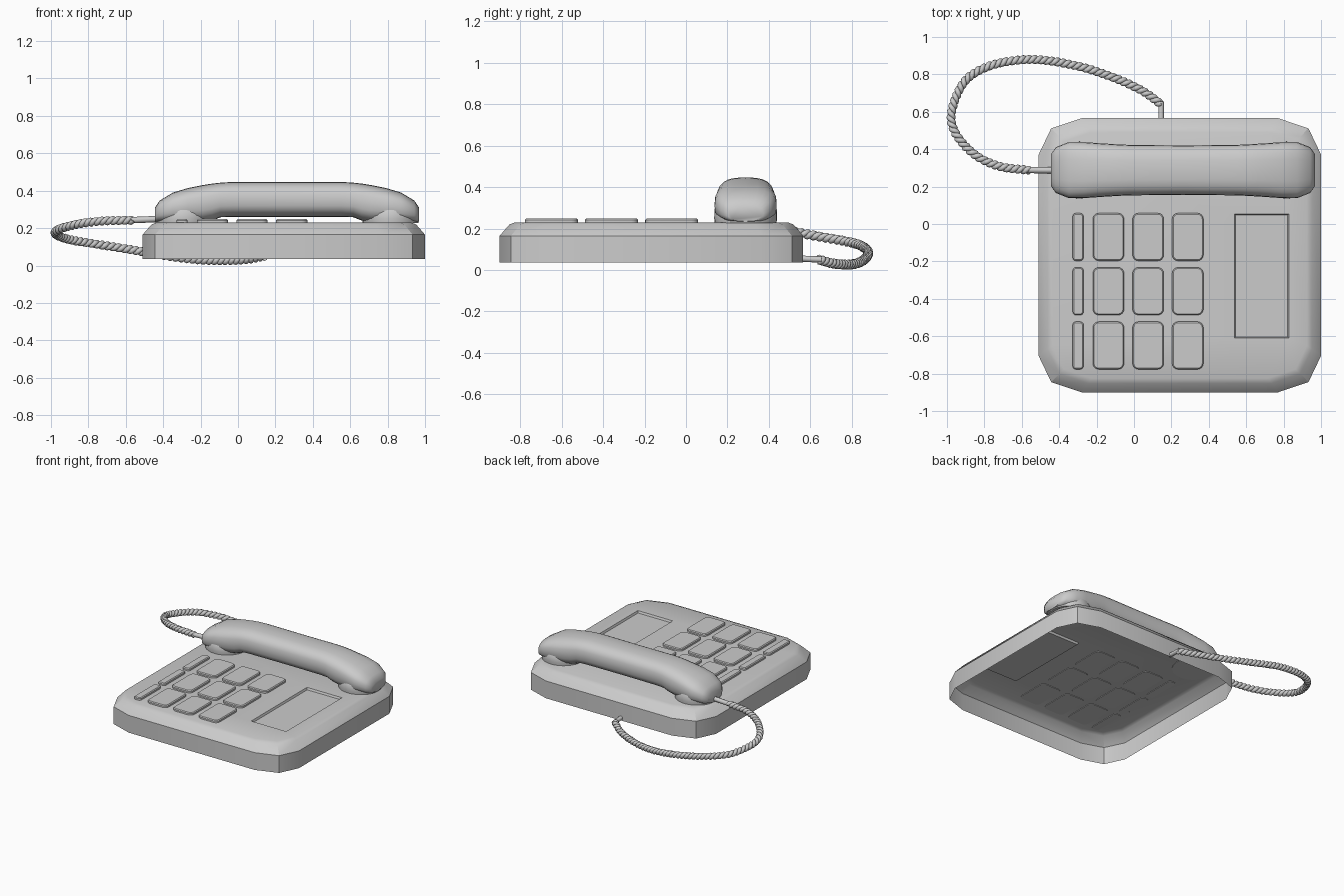
import bpy, bmesh, math
from mathutils import Vector

if "Cube" in bpy.data.objects:
    bpy.data.objects.remove(bpy.data.objects["Cube"])


def finish(name, bm, angle=35):
    bmesh.ops.recalc_face_normals(bm, faces=bm.faces)
    me = bpy.data.meshes.new(name)
    bm.to_mesh(me)
    bm.free()
    ob = bpy.data.objects.new(name, me)
    bpy.context.collection.objects.link(ob)
    smooth(ob, angle)
    return ob


def smooth(ob, angle):
    bpy.ops.object.select_all(action='DESELECT')
    ob.select_set(True)
    bpy.context.view_layer.objects.active = ob
    bpy.ops.object.shade_smooth_by_angle(angle=math.radians(angle))


def bridge(bm, rings):
    """Join successive closed vertex rings with quads."""
    for a, b in zip(rings, rings[1:]):
        n = len(a)
        for i in range(n):
            bm.faces.new((a[i], a[(i + 1) % n], b[(i + 1) % n], b[i]))


def ring(bm, pts):
    return [bm.verts.new(p) for p in pts]


def loop_edges(bm, r):
    return [bm.edges.get((r[i], r[(i + 1) % len(r)])) or
            bm.edges.new((r[i], r[(i + 1) % len(r)])) for i in range(len(r))]


# Base shell: open underneath, clipped corners, chamfered rim, sunken panel
CX, CY, HX, HY, TOP = 0.245, -0.167, 0.755, 0.733, 0.23
quarter = [(HX, HY - .195), (HX - .067, HY - .055), (HX - .23, HY)]
outline = []
for sx, sy in ((1, 1), (-1, 1), (-1, -1), (1, -1)):
    pts = [(x * sx, y * sy) for x, y in quarter]
    outline += pts if sx * sy > 0 else pts[::-1]
bm = bmesh.new()
rings = []
for inset, z in ((0, .035), (0, .165), (.048, .22), (.075, TOP)):
    kx, ky = (HX - inset) / HX, (HY - inset) / HY
    rings.append(ring(bm, [(CX + x * kx, CY + y * ky, z) for x, y in outline]))
bridge(bm, rings)


def rect(x0, x1, y0, y1, z, d=0):
    return [(x0 + d, y0 + d, z), (x1 - d, y0 + d, z), (x1 - d, y1 - d, z), (x0 + d, y1 - d, z)]


panel = (.537, .828, -.61, .053)
rim, floor = ring(bm, rect(*panel, TOP)), ring(bm, rect(*panel, TOP - .015, .006))
bmesh.ops.triangle_fill(bm, edges=loop_edges(bm, rings[-1]) + loop_edges(bm, rim),
                        use_beauty=True, normal=(0, 0, 1))
bridge(bm, [rim, floor])
bm.faces.new(floor)
finish("base", bm, 30)


# Keys: rounded rectangles with a softened top edge
def key(name, x0, x1, y0, y1, rad):
    bm = bmesh.new()
    rings = []
    for d, z in ((0, TOP - .004), (0, .242), (.006, .248)):
        pts = []
        r = rad - d
        for k, (cx, cy) in enumerate(((x1 - rad, y1 - rad), (x0 + rad, y1 - rad),
                                      (x0 + rad, y0 + rad), (x1 - rad, y0 + rad))):
            for s in range(5):
                a = math.pi / 2 * (k + s / 4)
                pts.append((cx + r * math.cos(a), cy + r * math.sin(a), z))
        rings.append(ring(bm, pts))
    bridge(bm, rings)
    bm.faces.new(rings[-1])
    bm.faces.new(rings[0][::-1])
    finish(name, bm, 30)


for r in range(3):
    y1 = .058 - r * .29
    key(f"side_key_{r + 1}", -.328, -.27, y1 - .255, y1, .018)
    for c in range(3):
        x0 = -.22 + c * .212
        key(f"key_{r + 1}_{c + 1}", x0, x0 + .167, y1 - .255, y1, .032)

# Handset grip: lofted rounded sections, mirrored about its middle
HXC, HYC = .262, .288
half = [(.0, .132, .26, .447), (.29, .135, .26, .447), (.355, .138, .258, .443),
        (.40, .141, .24, .438), (.45, .144, .23, .43), (.53, .15, .228, .414),
        (.61, .15, .228, .39), (.68, .122, .23, .348), (.706, .085, .235, .31)]
stations = [(-d, w, b, t) for d, w, b, t in half[:0:-1]] + half


def power(v, e):
    return math.copysign(abs(v) ** e, v)


bm = bmesh.new()
rings = []
for d, w, b, t in stations:
    pts = []
    for i in range(24):
        a = 2 * math.pi * i / 24
        pts.append((HXC + d, HYC + w * power(math.cos(a), .7),
                    (b + t) / 2 + (t - b) / 2 * power(math.sin(a), .75)))
    rings.append(ring(bm, pts))
bridge(bm, rings)
bm.faces.new(rings[0])
bm.faces.new(rings[-1])
finish("handset_grip", bm, 60)

# Ear and mouth cups resting on the base
for name, s in (("cup_left", -1), ("cup_right", 1)):
    bm = bmesh.new()
    rings = []
    for r, z in ((.149, .227), (.152, .25), (.15, .295), (.125, .325)):
        rings.append(ring(bm, [(HXC + s * .554 + r * math.cos(2 * math.pi * i / 32),
                                HYC + r * math.sin(2 * math.pi * i / 32), z)
                               for i in range(32)]))
    bridge(bm, rings)
    bm.faces.new(rings[0])
    bm.faces.new(rings[-1])
    finish(name, bm, 50)

# Cord path
path = [Vector(p) for p in (
    (-.56, .287, .242), (-.72, .308, .238), (-.85, .37, .222), (-.945, .47, .198),
    (-.978, .57, .175), (-.945, .695, .152), (-.877, .79, .134), (-.74, .855, .112),
    (-.545, .88, .08), (-.34, .853, .045), (-.155, .80, .027), (.03, .72, .03),
    (.145, .64, .05))]


def spline_points(pts, step):
    """Catmull-Rom path, resampled at about the given spacing."""
    p = [2 * pts[0] - pts[1]] + pts + [2 * pts[-1] - pts[-2]]
    out = []
    for a, b, c, d in zip(p, p[1:], p[2:], p[3:]):
        n = max(2, round((c - b).length / step))
        for i in range(n):
            t = i / n
            out.append(.5 * (2 * b + (c - a) * t + (2 * a - 5 * b + 4 * c - d) * t * t
                             + (3 * b - a - 3 * c + d) * t ** 3))
    return out + [pts[-1]]


def tube(name, pts, radius):
    cu = bpy.data.curves.new(name, 'CURVE')
    cu.dimensions = '3D'
    cu.bevel_depth = radius
    cu.bevel_resolution = 2
    cu.use_fill_caps = True
    sp = cu.splines.new('POLY')
    sp.points.add(len(pts) - 1)
    for q, v in zip(sp.points, pts):
        q.co = (*v, 1)
    ob = bpy.data.objects.new(name, cu)
    bpy.context.collection.objects.link(ob)
    bpy.ops.object.select_all(action='DESELECT')
    ob.select_set(True)
    bpy.context.view_layer.objects.active = ob
    bpy.ops.object.convert(target='MESH')
    smooth(bpy.context.object, 50)


# Twisted cord: two strands wound round the path
centre = spline_points(path, .007)
for k in range(2):
    pts, dist = [], 0
    for i, c in enumerate(centre):
        a, b = centre[max(i - 1, 0)], centre[min(i + 1, len(centre) - 1)]
        t = (b - a).normalized()
        side = t.cross(Vector((0, 0, 1))).normalized()
        up = side.cross(t)
        if i:
            dist += (c - centre[i - 1]).length
        ang = 2 * math.pi * dist / .062 + math.pi * k
        pts.append(c + .0115 * (side * math.cos(ang) + up * math.sin(ang)))
    tube(f"cord_strand_{k + 1}", pts, .0135)

# Straight plugs at the cord ends
tube("cord_plug_handset", [(-.40, .287, .25), (-.60, .289, .241)], .017)
tube("cord_plug_base", [(.145, .55, .055), (.145, .655, .05)], .015)
